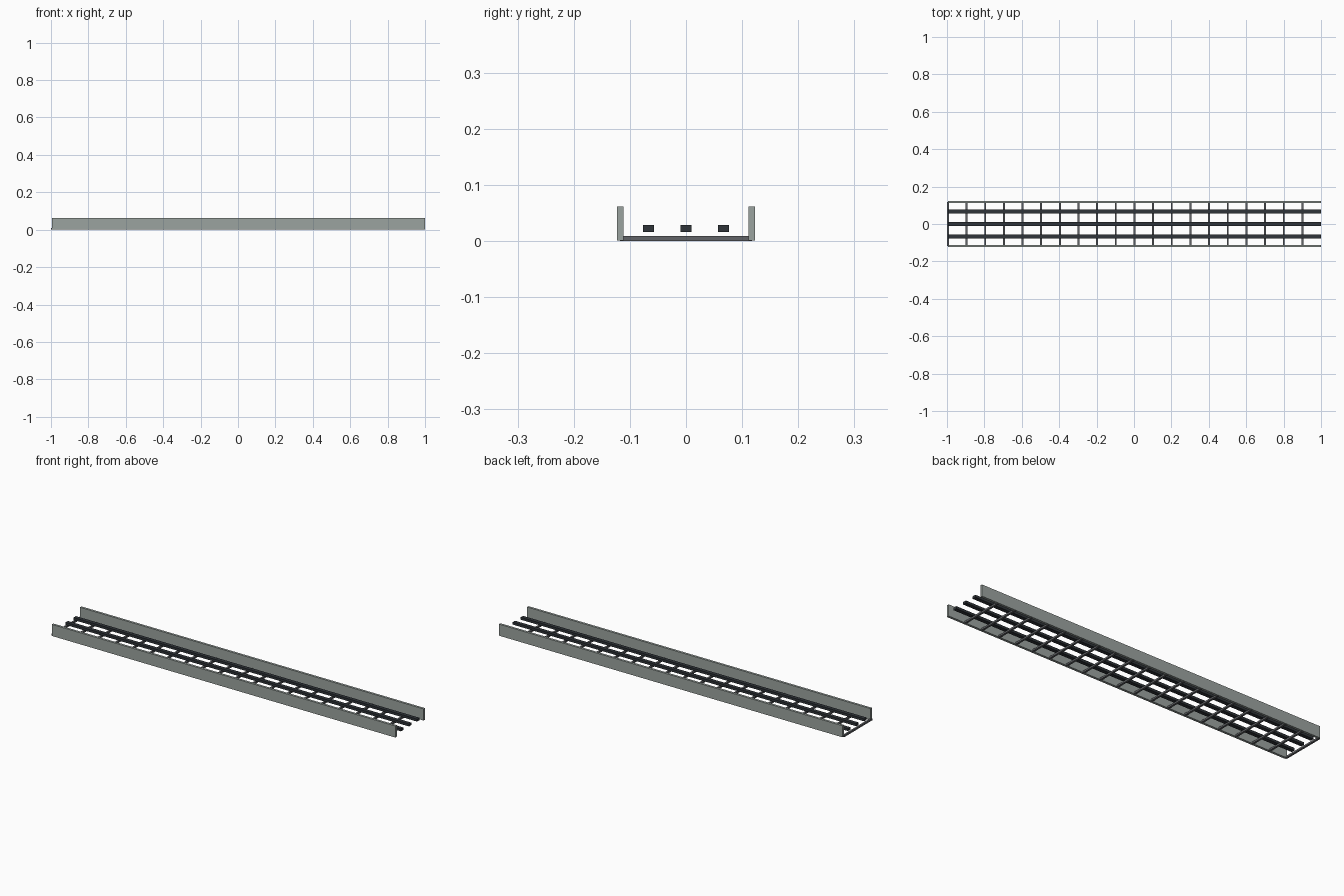
import bpy

if "Cube" in bpy.data.objects:
    bpy.data.objects.remove(bpy.data.objects["Cube"])


def material(name, rgb):
    m = bpy.data.materials.new(name)
    m.diffuse_color = (*rgb, 1.0)
    m.use_nodes = True
    m.node_tree.nodes["Principled BSDF"].inputs["Base Color"].default_value = m.diffuse_color
    return m


steel = material("galvanised grey", (0.33, 0.37, 0.35))
dark_steel = material("dark grey steel", (0.12, 0.125, 0.135))
rubber = material("cable black", (0.028, 0.034, 0.040))


def box(name, x, y, z, mat):
    """Box from (min, max) ranges along each axis."""
    bpy.ops.mesh.primitive_cube_add(
        size=1, location=[(a + b) / 2 for a, b in (x, y, z)])
    ob = bpy.context.object
    ob.name = name
    ob.scale = [b - a for a, b in (x, y, z)]
    bpy.ops.object.transform_apply(location=False, rotation=False, scale=True)
    ob.data.materials.append(mat)
    return ob


X0, X1 = -0.995, 1.0      # run of the tray
RAIL_Y = 0.1172           # centre of each side rail
STEP = (X1 - X0) / 20

# Two upright side rails
for side, name in ((-1, "front_side_rail"), (1, "back_side_rail")):
    y = side * RAIL_Y
    box(name, (X0, X1), (y - 0.0062, y + 0.0062), (0.001, 0.0615), steel)

# Cross rungs, starting at the left end
for i in range(20):
    x = X0 + i * STEP
    box(f"rung_{i + 1}", (x - 0.005, x + 0.005), (-RAIL_Y, RAIL_Y),
        (0.0, 0.0092), dark_steel)

# Three flat cables running the whole length
for i, y in enumerate((-0.067, 0.0, 0.067)):
    box(f"cable_{i + 1}", (X0, X1), (y - 0.0098, y + 0.0098),
        (0.0158, 0.0285), rubber)
